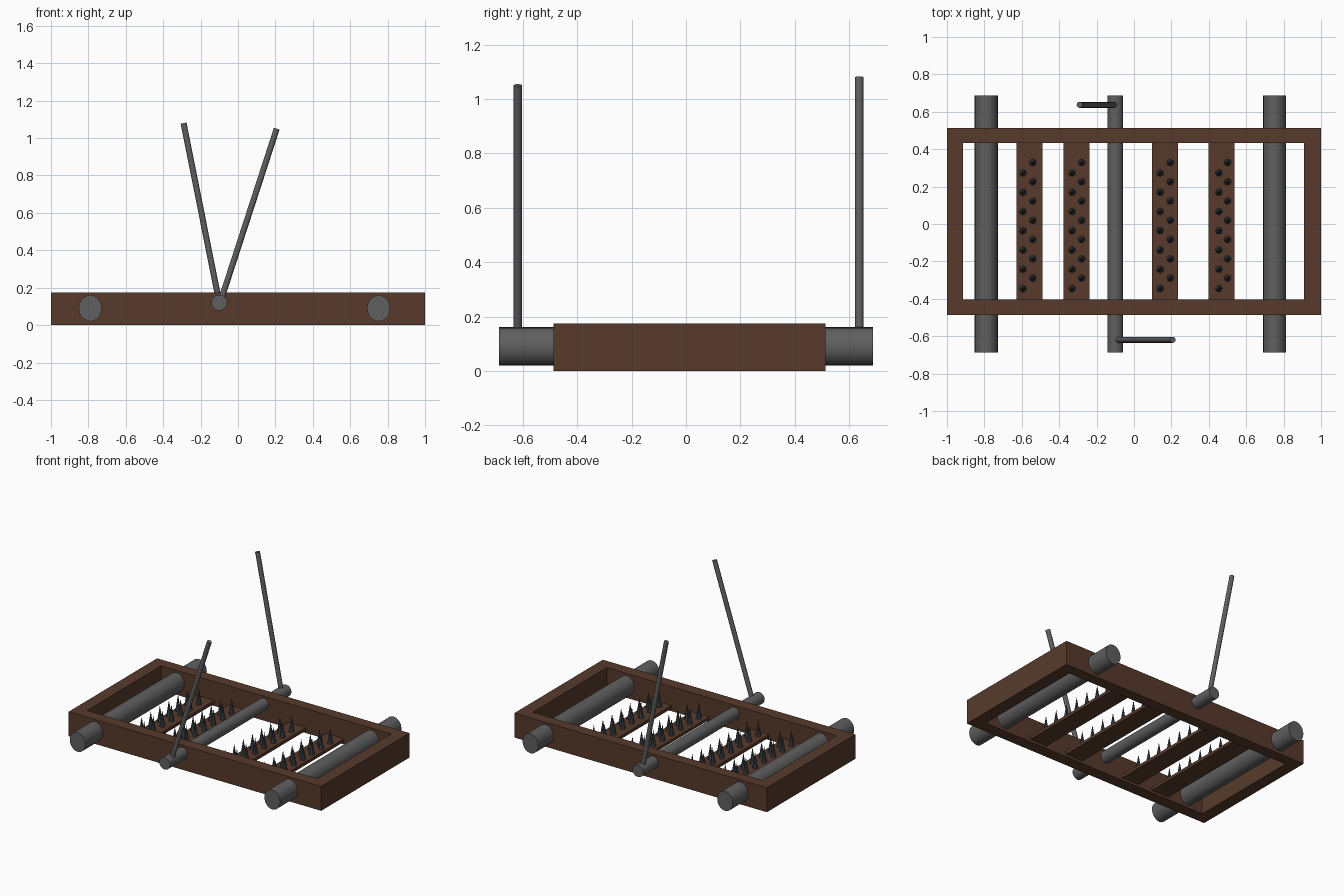
import bpy
from mathutils import Vector

if "Cube" in bpy.data.objects:
    bpy.data.objects.remove(bpy.data.objects["Cube"])


def material(name, rgb):
    m = bpy.data.materials.new(name)
    m.diffuse_color = (*rgb, 1)
    m.use_nodes = True
    m.node_tree.nodes["Principled BSDF"].inputs["Base Color"].default_value = m.diffuse_color
    return m


WOOD = material("dark_wood", (0.095, 0.042, 0.025))
IRON = material("grey_iron", (0.115, 0.115, 0.115))
SPIKE = material("blackened_steel", (0.05, 0.058, 0.065))


def finish(name, mat, smooth=False):
    o = bpy.context.object
    o.name = name
    o.data.materials.append(mat)
    if smooth:
        bpy.ops.object.shade_smooth_by_angle()
    return o


def box(name, lo, hi, mat):
    lo, hi = Vector(lo), Vector(hi)
    bpy.ops.mesh.primitive_cube_add(size=1, location=(lo + hi) / 2)
    bpy.context.object.scale = hi - lo
    bpy.ops.object.transform_apply(location=False, rotation=False, scale=True)
    return finish(name, mat)


def rod(name, a, b, r, sides=24, flat=1.0):
    """Cylinder from a to b; flat narrows it across x."""
    a, b = Vector(a), Vector(b)
    bpy.ops.mesh.primitive_cylinder_add(vertices=sides, radius=r, depth=(b - a).length)
    o = bpy.context.object
    o.scale.x = flat
    bpy.ops.object.transform_apply(location=False, rotation=False, scale=True)
    o.location = (a + b) / 2
    o.rotation_euler = (b - a).to_track_quat('Z', 'Y').to_euler()
    return finish(name, IRON, True)


# Wooden frame: two long rails with end boards between them
Y0, Y1, IN0, IN1, H = -0.487, 0.513, -0.403, 0.434, 0.175
box("front_rail", (-1, Y0, 0), (1, IN0, H), WOOD)
box("back_rail", (-1, IN1, 0), (1, Y1, H), WOOD)
box("left_end_board", (-1, IN0, 0), (-0.913, IN1, H), WOOD)
box("right_end_board", (0.91, IN0, 0), (1, IN1, H), WOOD)

# Rollers through the rails
for name, x, z, r, flat in (("left_roller", -0.79, 0.09, 0.07, 0.88),
                            ("right_roller", 0.752, 0.09, 0.07, 0.88),
                            ("middle_roller", -0.10, 0.12, 0.042, 1)):
    rod(name, (x, -0.687, z), (x, 0.687, z), r, 24, flat)

# Crank levers on the middle roller
rod("front_lever", (-0.092, -0.619, 0.13), (0.207, -0.619, 1.05), 0.016, 16)
rod("back_lever", (-0.102, 0.637, 0.13), (-0.291, 0.637, 1.08), 0.016, 16)

# Slats, each with two staggered rows of spikes
Z_TOP = 0.04
for i, (x, left, right) in enumerate(((-0.558, -0.594, -0.541),
                                      (-0.307, -0.331, -0.28),
                                      (0.166, 0.14, 0.194),
                                      (0.467, 0.454, 0.5)), 1):
    box(f"slat_{i}", (x - 0.069, IN0, 0.018), (x + 0.069, IN1, Z_TOP), WOOD)
    for side, sx, y0 in (("left", left, 0.273), ("right", right, 0.329)):
        for k in range(7):
            bpy.ops.mesh.primitive_cone_add(
                vertices=8, radius1=0.019, radius2=0, depth=0.115,
                location=(sx, y0 - 0.103 * k, Z_TOP + 0.0565))
            finish(f"spike_{i}_{side}_{k + 1}", SPIKE)
